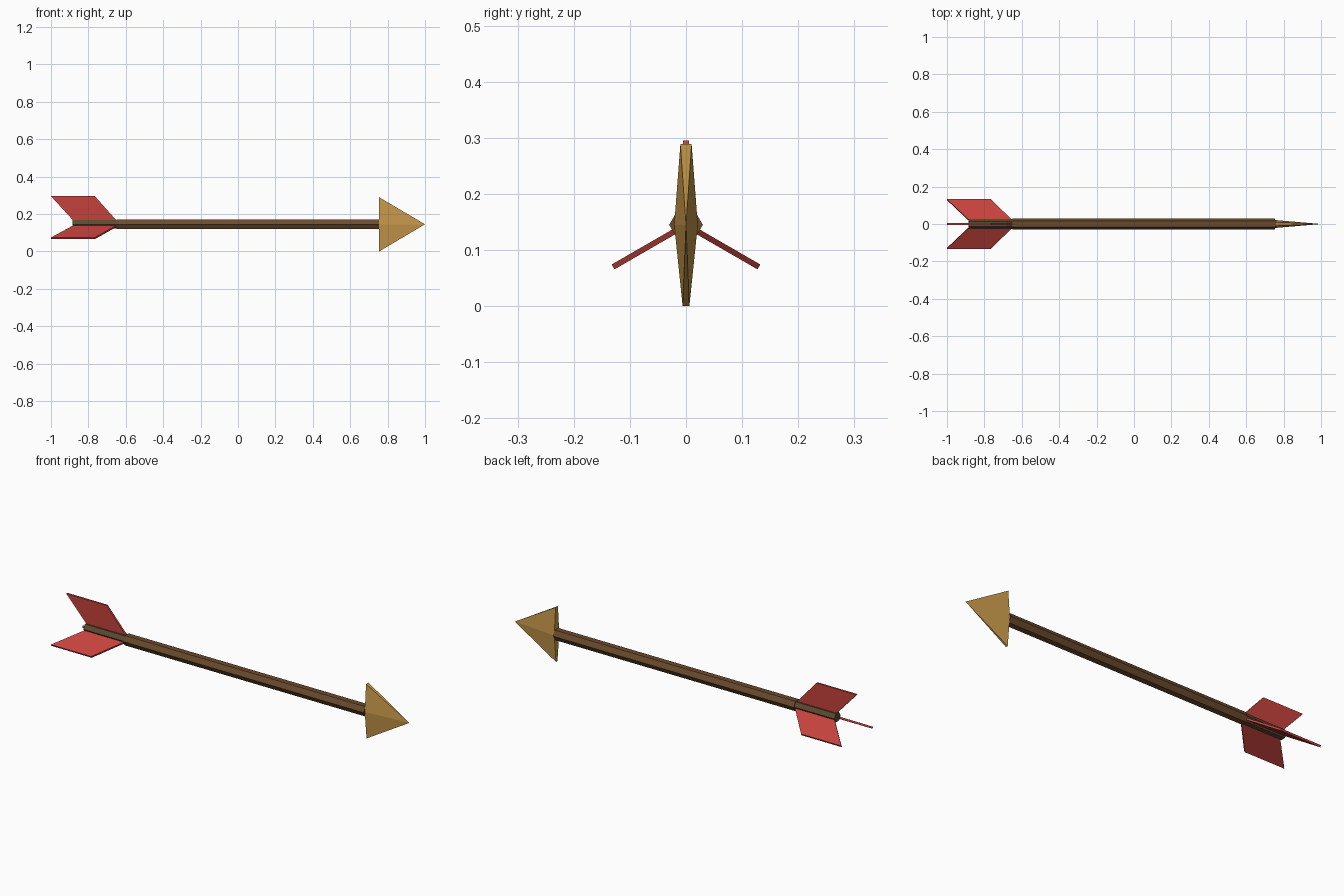
import bpy, bmesh, math
from mathutils import Matrix, Vector

if "Cube" in bpy.data.objects:
    bpy.data.objects.remove(bpy.data.objects["Cube"])

AXIS_Z = 0.145


def material(name, rgb):
    m = bpy.data.materials.new(name)
    m.diffuse_color = (*rgb, 1)
    m.use_nodes = True
    m.node_tree.nodes["Principled BSDF"].inputs["Base Color"].default_value = m.diffuse_color
    return m


def finish(bm, name, mat):
    bmesh.ops.recalc_face_normals(bm, faces=bm.faces)
    me = bpy.data.meshes.new(name)
    bm.to_mesh(me)
    bm.free()
    me.materials.append(mat)
    ob = bpy.data.objects.new(name, me)
    ob.location.z = AXIS_Z
    bpy.context.collection.objects.link(ob)
    return ob


def hex_rod(name, x0, x1, radius, mat):
    """Six-sided rod along x with corners pointing to +-y."""
    bm = bmesh.new()
    ring = [bm.verts.new((x0, radius * math.cos(i * math.pi / 3),
                          radius * math.sin(i * math.pi / 3))) for i in range(6)]
    face = bm.faces.new(ring)
    ext = bmesh.ops.extrude_face_region(bm, geom=[face], use_keep_orig=True)
    moved = [g for g in ext["geom"] if isinstance(g, bmesh.types.BMVert)]
    bmesh.ops.translate(bm, verts=moved, vec=(x1 - x0, 0, 0))
    return finish(bm, name, mat)


def fin(name, angle, mat):
    """Swept feather plate, drawn upright then turned about the shaft."""
    bm = bmesh.new()
    t = 0.01
    profile = [(-1.0, 0.15), (-0.765, 0.15), (-0.645, 0.015), (-0.876, 0.015)]
    face = bm.faces.new([bm.verts.new((x, -t / 2, r)) for x, r in profile])
    ext = bmesh.ops.extrude_face_region(bm, geom=[face], use_keep_orig=True)
    moved = [g for g in ext["geom"] if isinstance(g, bmesh.types.BMVert)]
    bmesh.ops.translate(bm, verts=moved, vec=(0, t, 0))
    bmesh.ops.rotate(bm, verts=bm.verts, cent=Vector(),
                     matrix=Matrix.Rotation(angle, 3, 'X'))
    return finish(bm, name, mat)


wood = material("wood", (0.15, 0.07, 0.027))
dark_wood = material("dark_wood", (0.11, 0.07, 0.03))
gold = material("gold", (0.58, 0.32, 0.07))
red = material("red", (0.56, 0.055, 0.045))

# Shaft and its slimmer tail
hex_rod("shaft", -0.65, 0.755, 0.03, wood)
hex_rod("tail", -0.885, -0.65, 0.026, dark_wood)

# Three feathers around the tail
for i in range(3):
    fin(f"feather_{i + 1}", i * 2 * math.pi / 3, red)

# Flat arrowhead: thin hexagonal base drawn to a point
bm = bmesh.new()
section = [(-0.006, -0.145), (0.006, -0.145), (0.021, 0),
           (0.01, 0.144), (-0.01, 0.144), (-0.021, 0)]
base = [bm.verts.new((0.755, y, z)) for y, z in section]
tip = bm.verts.new((1, 0, 0))
bm.faces.new(base)
for a, b in zip(base, base[1:] + base[:1]):
    bm.faces.new((a, b, tip))
finish(bm, "arrowhead", gold)
